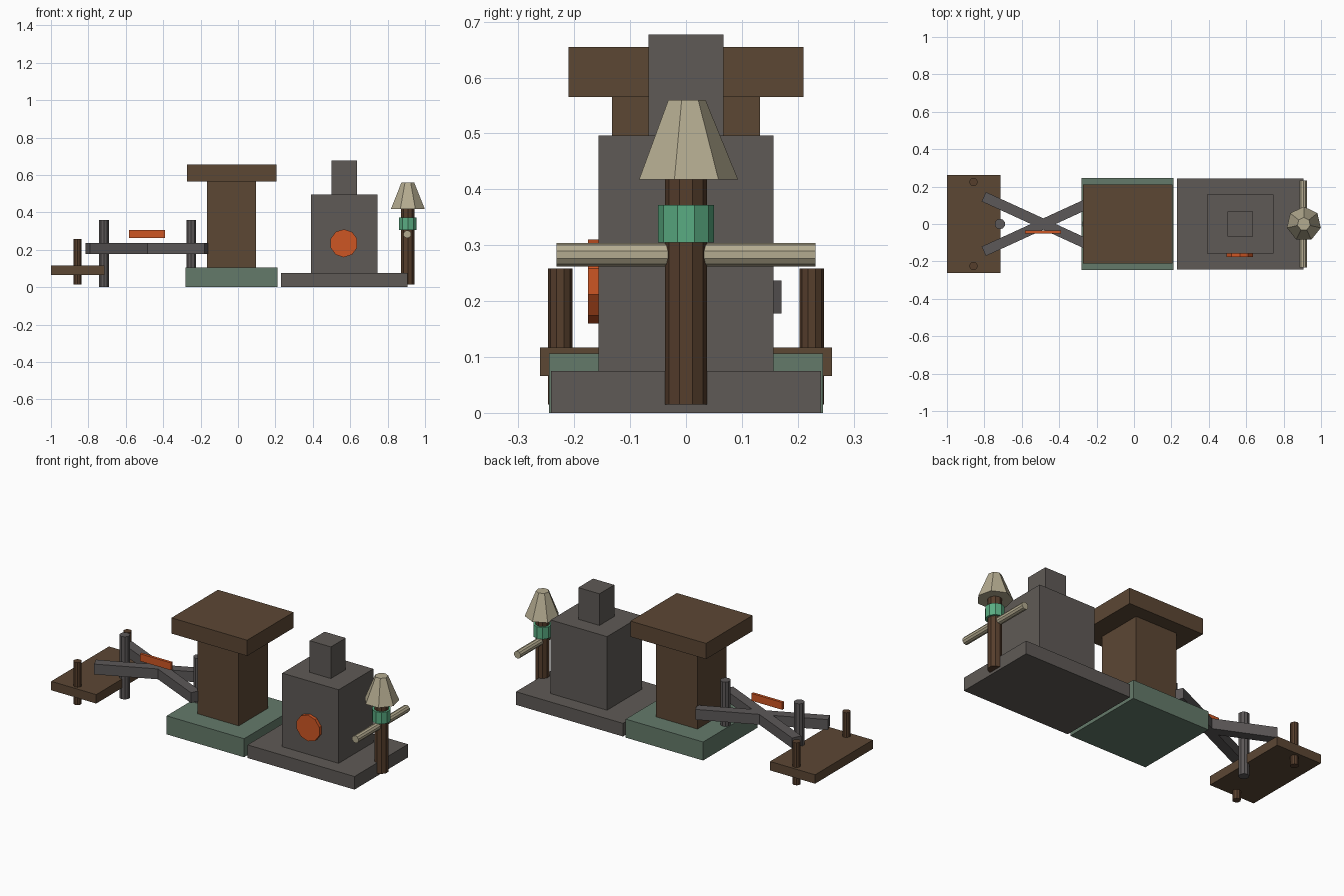
import bpy
import math

if "Cube" in bpy.data.objects:
    bpy.data.objects.remove(bpy.data.objects["Cube"])


def material(name, rgb):
    # sRGB 0-255 to linear
    m = bpy.data.materials.new(name)
    lin = [((c / 255 + 0.055) / 1.055) ** 2.4 for c in rgb]
    m.diffuse_color = (*lin, 1)
    m.use_nodes = True
    m.node_tree.nodes["Principled BSDF"].inputs["Base Color"].default_value = m.diffuse_color
    return m


WOOD = material("brown wood", (92, 71, 52))
POLE = material("dark wood", (86, 62, 44))
STONE = material("grey stone", (95, 90, 86))
IRON = material("iron grey", (92, 88, 88))
SAGE = material("sage green", (100, 122, 106))
JADE = material("jade green", (90, 172, 130))
ORANGE = material("ember orange", (206, 86, 36))
CREAM = material("cream", (180, 171, 144))


def finish(name, mat):
    ob = bpy.context.object
    ob.name = name
    ob.data.materials.append(mat)
    return ob


def box(name, mat, x, y, z, angle=0):
    # x, y, z are (low, high) ranges
    mid = [(a + b) / 2 for a, b in (x, y, z)]
    bpy.ops.mesh.primitive_cube_add(size=1, location=mid, rotation=(0, 0, angle))
    ob = finish(name, mat)
    ob.scale = [b - a for a, b in (x, y, z)]
    return ob


def rod(name, mat, x, y, z0, z1, r, r_top=None, sides=10):
    bpy.ops.mesh.primitive_cone_add(
        vertices=sides, radius1=r, radius2=r if r_top is None else r_top,
        depth=z1 - z0, location=(x, y, (z0 + z1) / 2))
    return finish(name, mat)


def disc(name, mat, loc, r, length):
    # cylinder lying along y
    bpy.ops.mesh.primitive_cylinder_add(
        vertices=10, radius=r, depth=length, location=loc,
        rotation=(math.pi / 2, 0, 0))
    return finish(name, mat)


# Plank bench with two pegs
box("plank", WOOD, (-1, -0.715), (-0.261, 0.261), (0.066, 0.117))
for side, s in (("left", -1), ("right", 1)):
    rod(side + "_peg", POLE, -0.858, s * 0.225, 0.015, 0.258, 0.022)

# Crossed arms between two upright posts
for side, s in (("left", -1), ("right", 1)):
    box(side + "_cross_arm", IRON, (-0.835, -0.135), (-0.0275, 0.0275),
        (0.178, 0.237), s * 0.43)
for name, x in (("outer_post", -0.717), ("inner_post", -0.25)):
    rod(name, IRON, x, 0, 0.002, 0.36, 0.028)
box("hot_bar", ORANGE, (-0.584, -0.389), (-0.052, -0.036), (0.264, 0.306))

# Roofed pillar on a green plinth
box("plinth", SAGE, (-0.28, 0.21), (-0.245, 0.245), (0, 0.106))
box("pillar", WOOD, (-0.165, 0.097), (-0.132, 0.132), (0.104, 0.567))
box("roof_slab", WOOD, (-0.274, 0.205), (-0.21, 0.21), (0.565, 0.655))

# Furnace
box("furnace_base", STONE, (0.23, 0.907), (-0.242, 0.242), (0, 0.075))
box("furnace_body", STONE, (0.39, 0.747), (-0.157, 0.157), (0.073, 0.496))
box("chimney", STONE, (0.501, 0.635), (-0.067, 0.067), (0.494, 0.677))
disc("furnace_mouth", ORANGE, (0.566, -0.165, 0.235), 0.075, 0.021)

# Lamp post with crossbar, collar and shade
LX = 0.908
rod("lamp_post", POLE, LX, 0, 0.015, 0.43, 0.038)
rod("lamp_collar", JADE, LX, 0, 0.305, 0.372, 0.05)
rod("lamp_shade", CREAM, LX, 0, 0.418, 0.56, 0.093, 0.035, sides=7)
disc("crossbar", CREAM, (LX - 0.003, 0, 0.283), 0.021, 0.464)
